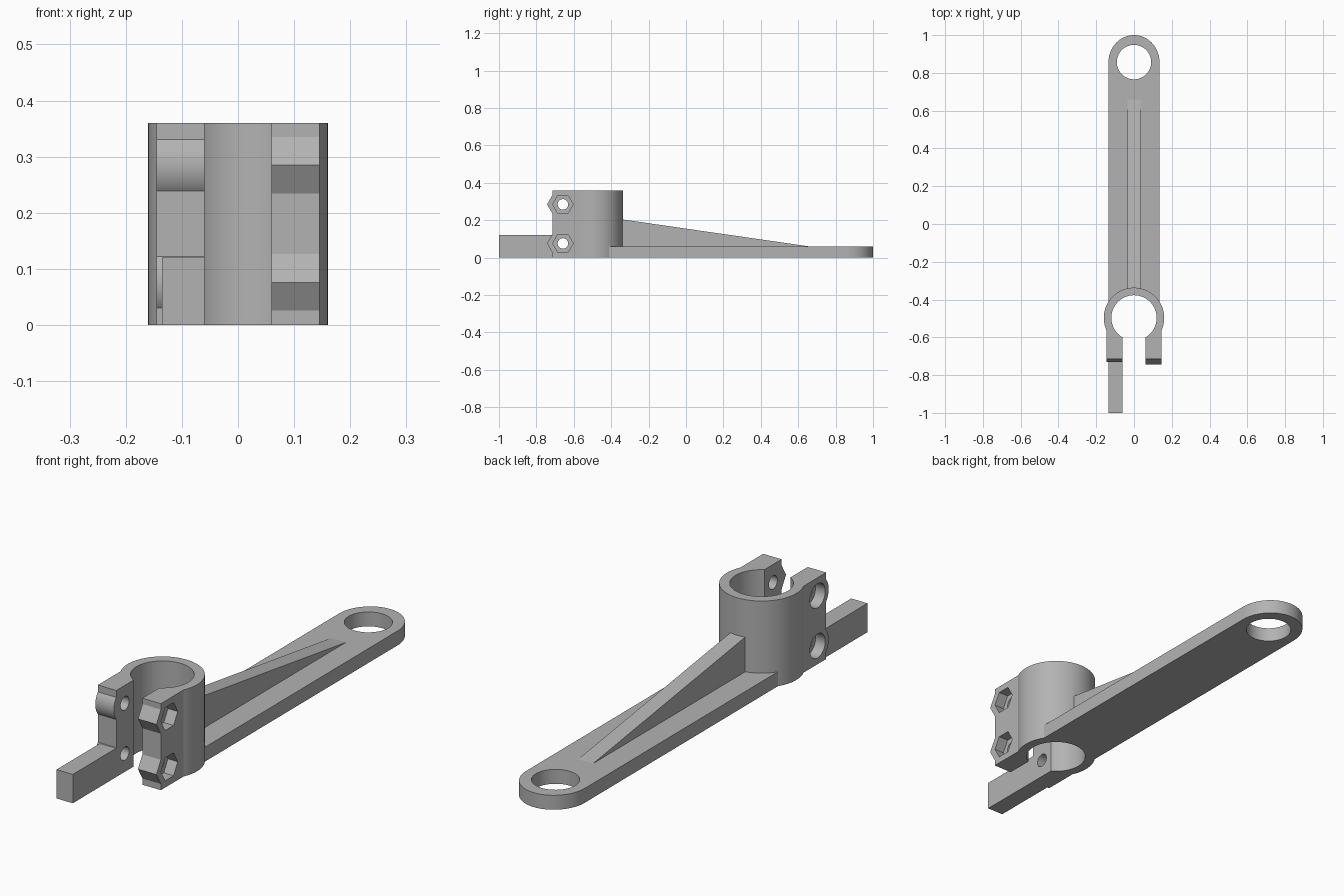
import bpy
import bmesh
import math
from mathutils import Matrix, Vector

if "Cube" in bpy.data.objects:
    bpy.data.objects.remove(bpy.data.objects["Cube"], do_unlink=True)

grey = bpy.data.materials.new("satin grey")
grey.use_nodes = True
grey.diffuse_color = (0.45, 0.45, 0.45, 1)
grey.node_tree.nodes["Principled BSDF"].inputs["Base Color"].default_value = (0.45, 0.45, 0.45, 1)

SEGMENTS = 96
EYE_Y, RING_Y, BOLT_Y = 0.857, -0.497, -0.658
BOLT_HEIGHTS = (0.076, 0.285)
HEIGHT, PLATE = 0.36, 0.06


def make(name, bm):
    bmesh.ops.recalc_face_normals(bm, faces=bm.faces)
    mesh = bpy.data.meshes.new(name)
    bm.to_mesh(mesh)
    bm.free()
    mesh.materials.append(grey)
    obj = bpy.data.objects.new(name, mesh)
    bpy.context.collection.objects.link(obj)
    return obj


def prism(name, points, direction):
    """Extrude a closed outline along a direction."""
    bm = bmesh.new()
    face = bm.faces.new([bm.verts.new(p) for p in points])
    moved = bmesh.ops.extrude_face_region(bm, geom=[face])["geom"]
    bmesh.ops.translate(bm, vec=Vector(direction),
                        verts=[v for v in moved if isinstance(v, bmesh.types.BMVert)])
    if face.is_valid and len(face.edges[0].link_faces) < 2:
        bm.faces.new(list(face.verts))
    return make(name, bm)


def box(name, x0, x1, y0, y1, z0, z1):
    return prism(name, [(x0, y0, z0), (x1, y0, z0), (x1, y1, z0), (x0, y1, z0)], (0, 0, z1 - z0))


def upright(name, y, radius, z0, z1):
    bm = bmesh.new()
    bmesh.ops.create_cone(bm, cap_ends=True, segments=SEGMENTS, radius1=radius, radius2=radius,
                          depth=z1 - z0, matrix=Matrix.Translation((0, y, (z0 + z1) / 2)))
    return make(name, bm)


def crosswise(name, z, radius, x0, x1, sides=SEGMENTS):
    """Bolt-axis prism along x, with a corner pointing forward."""
    ring = [(x0, BOLT_Y + radius * math.cos(math.tau * i / sides),
             z + radius * math.sin(math.tau * i / sides)) for i in range(sides)]
    return prism(name, ring, (x1 - x0, 0, 0))


def combine(target, tools, operation):
    """Apply booleans one by one and discard the tools."""
    for tool in tools:
        tool.hide_render = True
        mod = target.modifiers.new(operation.title(), 'BOOLEAN')
        mod.operation, mod.solver, mod.object = operation, 'EXACT', tool
        bpy.context.view_layer.objects.active = target
        bpy.ops.object.modifier_apply(modifier=mod.name)
        bpy.data.objects.remove(tool, do_unlink=True)


# Flat arm with a rounded far end
half = 0.135
arc = [(half * math.cos(math.pi * i / 48), EYE_Y + 0.143 * math.sin(math.pi * i / 48), 0)
       for i in range(49)]
body = prism("clamp_arm", [(-half, RING_Y, 0), (half, RING_Y, 0)] + arc, (0, 0, PLATE))

# Tapered rib, clamp barrel, cheeks and front bar
parts = [
    prism("rib", [(-0.034, -0.4, 0.02), (-0.034, -0.4, 0.213),
                  (-0.034, 0.66, PLATE), (-0.034, 0.66, 0.02)], (0.068, 0, 0)),
    upright("barrel", RING_Y, 0.16, 0, HEIGHT),
    box("left_cheek", 0.04, 0.145, -0.714, RING_Y, 0, HEIGHT),
    box("right_cheek", -0.145, -0.04, -0.714, RING_Y, 0, HEIGHT),
    box("front_bar", -0.135, -0.05, -1, -0.6, 0, 0.12),
]
# Bosses around the bolts: hexagonal for nuts, round for heads
for z in BOLT_HEIGHTS:
    parts.append(crosswise("nut_boss", z, 0.085, 0.05, 0.145, 6))
    parts.append(crosswise("head_boss", z, 0.0725, -0.145, -0.05))
combine(body, parts, 'UNION')

# Bores, clamp slot, bolt holes and recesses
cutters = [
    upright("eye_bore", EYE_Y, 0.091, -0.1, 0.5),
    upright("barrel_bore", RING_Y, 0.12, -0.1, 0.5),
    box("slot", -0.06, 0.06, -1.1, RING_Y, -0.1, 0.5),
]
for z in BOLT_HEIGHTS:
    cutters.append(crosswise("bolt_hole", z, 0.028, -0.3, 0.3))
    cutters.append(crosswise("nut_recess", z, 0.055, 0.1, 0.3, 6))
    cutters.append(crosswise("head_recess", z, 0.05, -0.3, -0.1))
combine(body, cutters, 'DIFFERENCE')

# Smooth curved walls, keep edges crisp
bpy.ops.object.select_all(action='DESELECT')
body.select_set(True)
bpy.context.view_layer.objects.active = body
bpy.ops.object.shade_smooth_by_angle(angle=math.radians(7))
